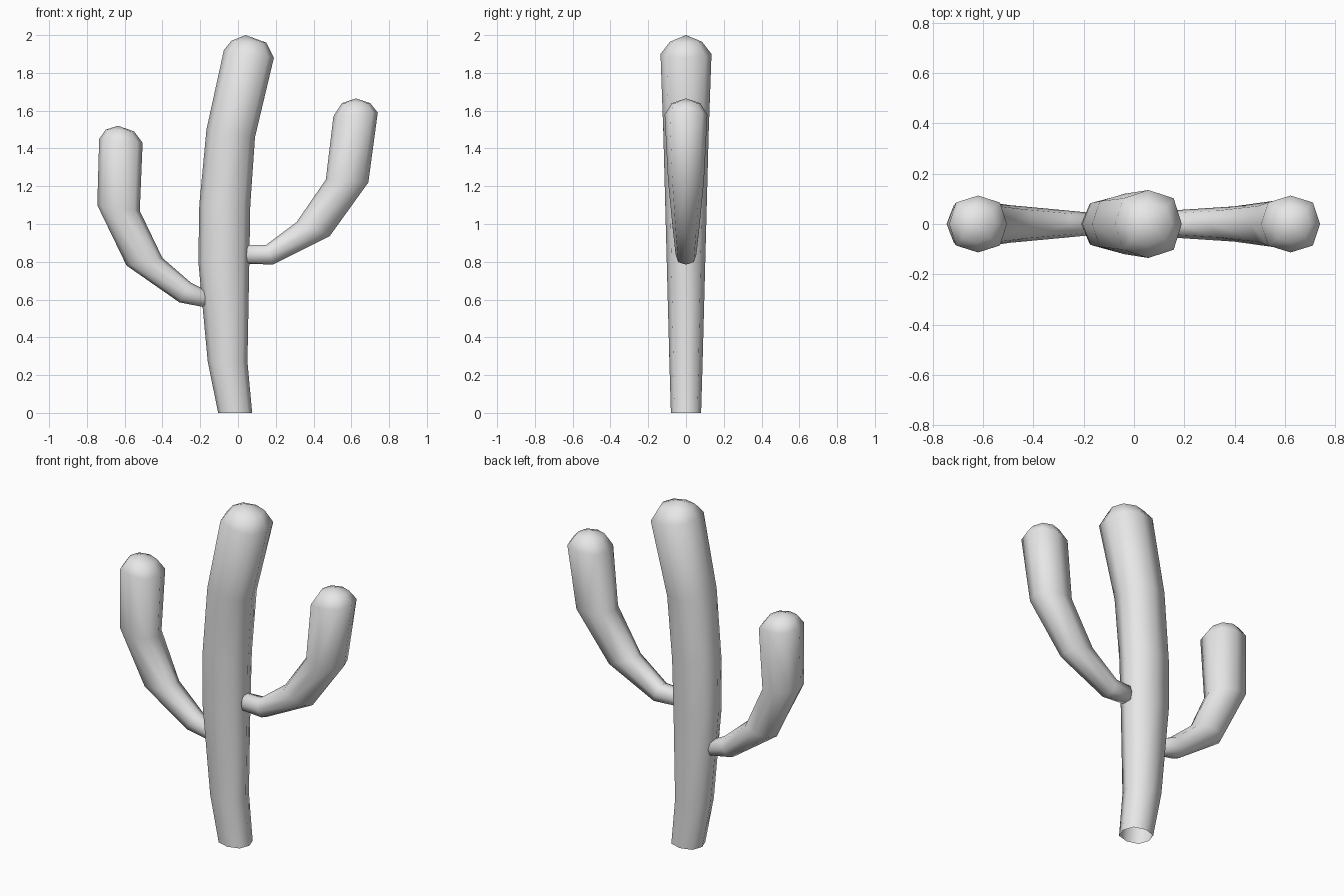
import bpy
import bmesh
import math
from mathutils import Vector

SIDES = 8

cube = bpy.data.objects.get("Cube")
if cube:
    bpy.data.objects.remove(cube, do_unlink=True)

# One plain grey for the whole plant
grey = bpy.data.materials.new("plain grey")
grey.use_nodes = True
colour = (0.8, 0.8, 0.8, 1)
grey.diffuse_color = colour
grey.node_tree.nodes["Principled BSDF"].inputs["Base Color"].default_value = colour


def add_ring(bm, inner, outer, depth):
    """Octagonal ring spanning two (x, z) edge points, with a half depth in y."""
    a = Vector((inner[0], 0, inner[1]))
    b = Vector((outer[0], 0, outer[1]))
    centre, across = (a + b) / 2, (b - a) / 2
    ring = []
    for i in range(SIDES):
        angle = math.tau * i / SIDES
        fullness = 1.07 if i % 2 else 1
        offset = across * math.cos(angle) + Vector((0, depth * math.sin(angle), 0))
        ring.append(bm.verts.new(centre + offset * fullness))
    return ring


def add_pole(bm, ring, point):
    """Close a ring with a fan of triangles to one point."""
    pole = bm.verts.new((point[0], 0, point[1]))
    for i in range(SIDES):
        bm.faces.new((ring[i], ring[(i + 1) % SIDES], pole))


def make_limb(name, sections, tip, root=None):
    """Skin the sections into a tube with a closed tip and an optional closed root."""
    bm = bmesh.new()
    rings = [add_ring(bm, *section) for section in sections]
    for low, high in zip(rings, rings[1:]):
        for i in range(SIDES):
            j = (i + 1) % SIDES
            bm.faces.new((low[i], low[j], high[j], high[i]))
    add_pole(bm, rings[-1], tip)
    if root:
        add_pole(bm, rings[0], root)
    bmesh.ops.recalc_face_normals(bm, faces=bm.faces)
    for face in bm.faces:
        face.smooth = True
    mesh = bpy.data.meshes.new(name)
    bm.to_mesh(mesh)
    bm.free()
    mesh.materials.append(grey)
    limb = bpy.data.objects.new(name, mesh)
    bpy.context.collection.objects.link(limb)
    return limb


# Trunk: leaning column, open underneath, domed on top
make_limb("trunk", [
    ((-0.105, 0), (0.075, 0), 0.08),
    ((-0.16, 0.27), (0.05, 0.27), 0.088),
    ((-0.21, 0.8), (0.06, 0.8), 0.102),
    ((-0.205, 1.1), (0.065, 1.1), 0.11),
    ((-0.167, 1.5), (0.09, 1.46), 0.12),
    ((-0.075, 1.92), (0.19, 1.88), 0.135),
    ((-0.035, 1.97), (0.15, 1.96), 0.085),
], tip=(0.04, 2))

# Left arm: higher branch
make_limb("left_arm", [
    ((0.055, 0.89), (0.05, 0.79), 0.045),
    ((0.15, 0.89), (0.185, 0.785), 0.055),
    ((0.31, 1.01), (0.485, 0.935), 0.07),
    ((0.465, 1.235), (0.69, 1.22), 0.095),
    ((0.505, 1.57), (0.74, 1.59), 0.113),
    ((0.55, 1.64), (0.7, 1.64), 0.075),
], tip=(0.625, 1.665), root=(0.02, 0.835))

# Right arm: lower branch
make_limb("right_arm", [
    ((-0.17, 0.65), (-0.18, 0.56), 0.045),
    ((-0.25, 0.69), (-0.31, 0.585), 0.055),
    ((-0.4, 0.82), (-0.59, 0.78), 0.075),
    ((-0.52, 1.07), (-0.745, 1.1), 0.095),
    ((-0.505, 1.43), (-0.735, 1.45), 0.113),
    ((-0.55, 1.49), (-0.7, 1.5), 0.075),
], tip=(-0.635, 1.52), root=(-0.14, 0.6))
